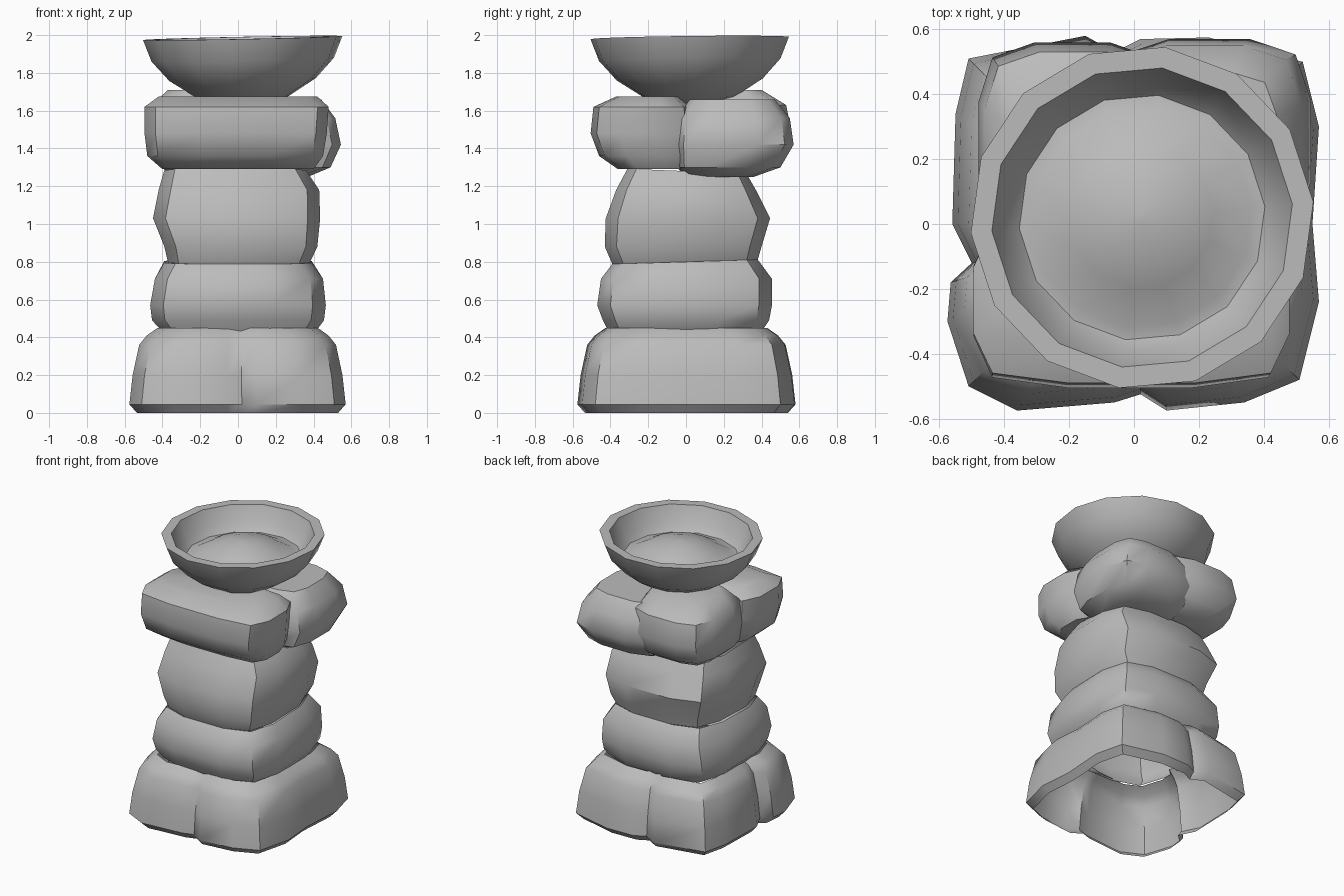
import bpy, bmesh, math

cube = bpy.data.objects.get("Cube")
if cube:
    bpy.data.objects.remove(cube, do_unlink=True)

stone = bpy.data.materials.new("grey stone")
stone.use_nodes = True
stone.diffuse_color = (0.5, 0.5, 0.5, 1)
stone.node_tree.nodes["Principled BSDF"].inputs["Base Color"].default_value = stone.diffuse_color


def loft(name, rings, cap_bottom=False, cap_top=False):
    """Skin a stack of closed rings into a shell, with optional end caps."""
    bm = bmesh.new()
    loops = [[bm.verts.new(p) for p in ring] for ring in rings]
    n = len(loops[0])
    for low, high in zip(loops, loops[1:]):
        for i in range(n):
            j = (i + 1) % n
            bm.faces.new((low[i], low[j], high[j], high[i]))
    if cap_bottom:
        bm.faces.new(loops[0][::-1])
    if cap_top:
        bm.faces.new(loops[-1])
    mesh = bpy.data.meshes.new(name)
    bm.to_mesh(mesh)
    bm.free()
    mesh.materials.append(stone)
    obj = bpy.data.objects.new(name, mesh)
    bpy.context.collection.objects.link(obj)
    bpy.ops.object.select_all(action='DESELECT')
    obj.select_set(True)
    bpy.context.view_layer.objects.active = obj
    bpy.ops.object.shade_smooth_by_angle(angle=math.radians(42))
    return obj


def stone_ring(z, x0, x1, y0, y1, tilt=0, corner=0.85):
    """Square ring with bulging sides and pulled-in corners."""
    cx, cy, hx, hy = (x0 + x1) / 2, (y0 + y1) / 2, (x1 - x0) / 2, (y1 - y0) / 2
    pts = []
    for k in range(4):
        c, s = round(math.cos(k * math.pi / 2)), round(math.sin(k * math.pi / 2))
        for u, v in ((1, -0.4), (1, 0.4), (corner, corner)):
            y = cy + hy * (u * s + v * c)
            pts.append((cx + hx * (u * c - v * s), y, z + tilt * y))
    return pts


def block(name, rings, caps=False, corner=0.85):
    return loft(name, [stone_ring(*r, corner=corner) for r in rings], caps, caps)


# Base: four corner stones fused into an open shell with notched sides
outline = [(0.57, -0.24), (0.55, 0), (0.57, 0.3), (0.52, 0.5), (0.23, 0.575),
           (0.02, 0.57), (-0.06, 0.53), (-0.15, 0.58), (-0.51, 0.51), (-0.55, 0.34),
           (-0.56, 0), (-0.5, -0.12), (-0.565, -0.18), (-0.575, -0.3), (-0.51, -0.5),
           (-0.36, -0.575), (-0.06, -0.55), (0.02, -0.525), (0.1, -0.575),
           (0.34, -0.55), (0.51, -0.48)]
loft("base_stones", [[(x * s, y * s, z) for x, y in outline]
                     for z, s in ((0, 0.93), (0.045, 1), (0.2, 0.97),
                                  (0.36, 0.91), (0.41, 0.84), (0.45, 0.74))])

# Stacked middle stones: z, x range, y range, tilt along y
block("lower_stone", [
    (0.43, -0.40, 0.41, -0.41, 0.40),
    (0.49, -0.455, 0.455, -0.44, 0.44),
    (0.57, -0.465, 0.465, -0.47, 0.455),
    (0.71, -0.44, 0.45, -0.45, 0.455),
    (0.80, -0.39, 0.39, -0.39, 0.38, 0.03)])
block("upper_stone", [
    (0.80, -0.37, 0.38, -0.39, 0.38, 0.03),
    (0.88, -0.39, 0.42, -0.43, 0.40),
    (1.03, -0.45, 0.435, -0.425, 0.445),
    (1.18, -0.42, 0.43, -0.37, 0.37),
    (1.28, -0.39, 0.36, -0.31, 0.32, -0.04)])

# Collar: three wide stones below the bowl
block("collar_front_stone", [
    (1.29, -0.40, 0.40, -0.36, 0),
    (1.36, -0.48, 0.45, -0.46, 0.03),
    (1.48, -0.495, 0.47, -0.505, 0.03),
    (1.62, -0.495, 0.48, -0.49, 0.02),
    (1.675, -0.42, 0.42, -0.37, -0.04)], True, 0.88)
block("collar_right_stone", [
    (1.25, -0.05, 0.37, 0, 0.36),
    (1.30, -0.08, 0.49, -0.05, 0.50),
    (1.42, -0.08, 0.545, -0.06, 0.57),
    (1.56, -0.08, 0.515, -0.05, 0.55),
    (1.66, -0.05, 0.44, 0.02, 0.47)], True)
block("collar_left_stone", [
    (1.28, -0.38, 0.08, 0, 0.40),
    (1.35, -0.46, 0.1, -0.06, 0.51),
    (1.48, -0.48, 0.1, -0.06, 0.56),
    (1.63, -0.46, 0.1, -0.05, 0.53),
    (1.71, -0.37, 0.06, 0.02, 0.40)], True)

# Bowl: thick faceted dish with a low mound inside
sides = 14
profile = [(0.10, 1.635), (0.24, 1.67), (0.39, 1.765), (0.485, 1.87), (0.53, 1.985),
           (0.465, 1.985), (0.42, 1.87), (0.38, 1.825), (0.34, 1.83),
           (0.22, 1.9), (0.1, 1.94), (0.01, 1.95)]
loft("bowl", [[(0.025 + r * math.cos(a), 0.02 + r * math.sin(a),
                z + r * (0.02 * math.cos(a) + 0.012 * math.sin(a)))
               for a in (2 * math.pi * (i + 0.2) / sides for i in range(sides))]
              for r, z in profile], True, True)
